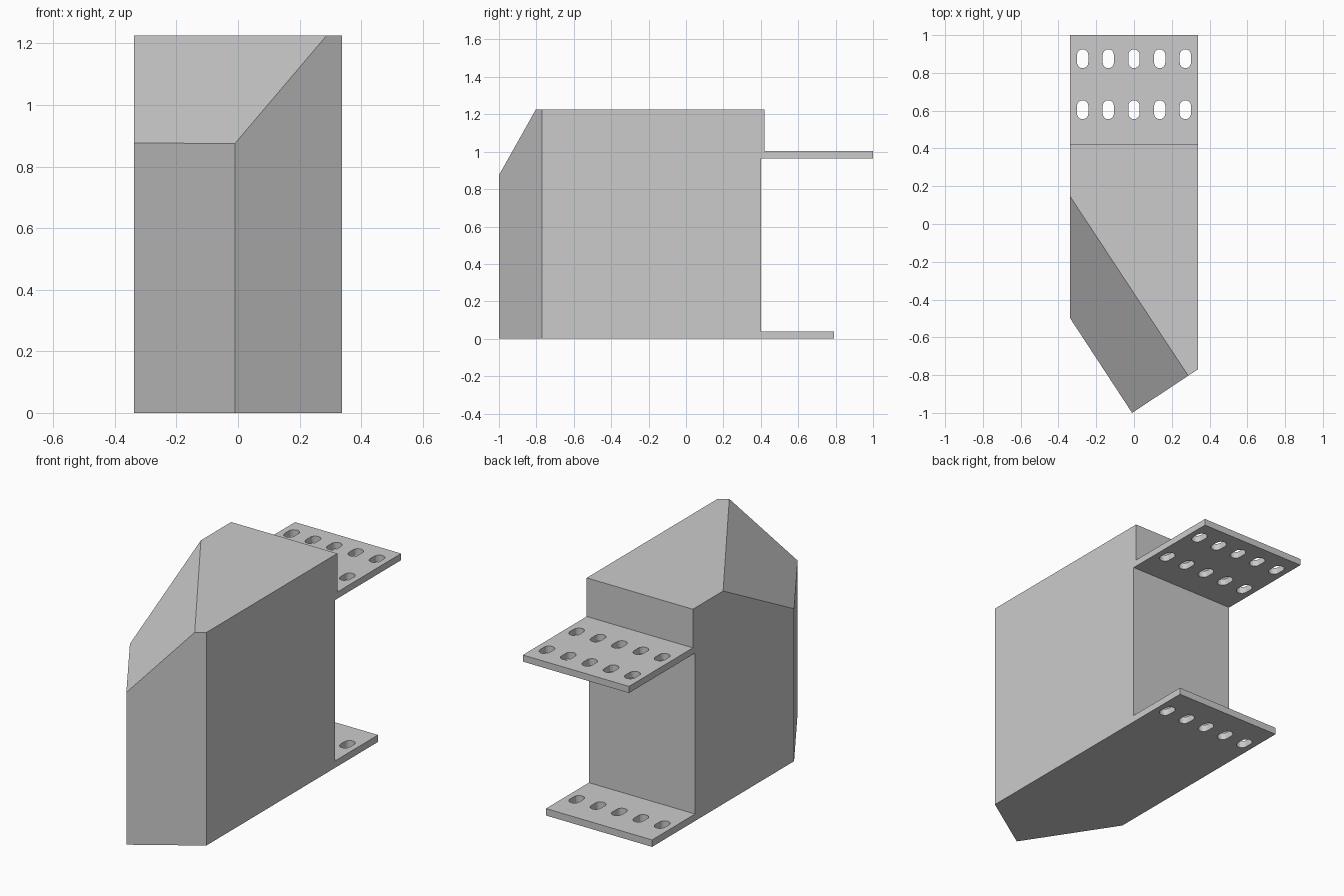
import bpy, bmesh, math
from mathutils import Vector

if "Cube" in bpy.data.objects:
    bpy.data.objects.remove(bpy.data.objects["Cube"])

W = 0.3375      # half width
TOP = 1.225     # overall height
BACK = 0.40     # rear wall of the body


# Housing: extruded footprint, sloping cut on the front left, small rear lip
def make_housing():
    outline = [(-W, -0.50), (-0.01, -1.0), (W, -0.77), (W, BACK), (-W, BACK)]
    bm = bmesh.new()
    base = bm.faces.new([bm.verts.new((x, y, 0)) for x, y in outline])
    ext = bmesh.ops.extrude_face_region(bm, geom=[base], use_keep_orig=True)
    for v in [g for g in ext["geom"] if isinstance(g, bmesh.types.BMVert)]:
        v.co.z = TOP

    # sloping cut through three points
    a, b, c = Vector((-W, 0.145, TOP)), Vector((0.285, -0.80, TOP)), Vector((-0.01, -1.0, 0.875))
    n = (b - a).cross(c - a).normalized()
    if n.z < 0:
        n.negate()
    cut = bmesh.ops.bisect_plane(bm, geom=bm.verts[:] + bm.edges[:] + bm.faces[:],
                                 plane_co=a, plane_no=n, clear_outer=True)
    edges = [g for g in cut["geom_cut"] if isinstance(g, bmesh.types.BMEdge)]
    bmesh.ops.edgenet_fill(bm, edges=edges)

    # rear lip above the upper flange
    rear = [f for f in bm.faces if all(abs(v.co.y - BACK) < 1e-4 for v in f.verts)]
    geom = set(rear) | {e for f in rear for e in f.edges} | {v for f in rear for v in f.verts}
    bmesh.ops.bisect_plane(bm, geom=list(geom), plane_co=(0, 0, 1.0), plane_no=(0, 0, 1))
    upper = [f for f in bm.faces if all(abs(v.co.y - BACK) < 1e-4 and v.co.z > 0.99 for v in f.verts)]
    ext = bmesh.ops.extrude_face_region(bm, geom=upper, use_keep_orig=True)
    for v in [g for g in ext["geom"] if isinstance(g, bmesh.types.BMVert)]:
        v.co.y += 0.02
    bmesh.ops.delete(bm, geom=upper, context='FACES_ONLY')
    bmesh.ops.recalc_face_normals(bm, faces=bm.faces[:])

    mesh = bpy.data.meshes.new("housing")
    bm.to_mesh(mesh)
    bm.free()
    bpy.context.collection.objects.link(bpy.data.objects.new("housing", mesh))


# Outline of one rounded slot
def slot(cx, cy, r=0.03, half=0.02, n=8):
    pts = []
    for start, dy in ((0, half), (math.pi, -half)):
        for i in range(n + 1):
            t = start + math.pi * i / n
            pts.append((cx + r * math.cos(t), cy + dy + r * math.sin(t)))
    return pts


# Flange: flat plate with rows of five slots
def make_flange(name, y_end, z0, z1, rows):
    curve = bpy.data.curves.new(name, 'CURVE')
    curve.dimensions = '2D'
    curve.fill_mode = 'BOTH'
    curve.extrude = (z1 - z0) / 2
    loops = [[(-W, BACK), (W, BACK), (W, y_end), (-W, y_end)]]
    loops += [slot(0.136 * i, y) for y in rows for i in range(-2, 3)]
    for pts in loops:
        s = curve.splines.new('POLY')
        s.points.add(len(pts) - 1)
        for p, (x, y) in zip(s.points, pts):
            p.co = (x, y, 0, 1)
        s.use_cyclic_u = True
    ob = bpy.data.objects.new(name, curve)
    ob.location.z = (z0 + z1) / 2
    bpy.context.collection.objects.link(ob)
    bpy.ops.object.select_all(action='DESELECT')
    ob.select_set(True)
    bpy.context.view_layer.objects.active = ob
    bpy.ops.object.convert(target='MESH')
    bpy.ops.object.shade_flat()


make_housing()
make_flange("upper_flange", 1.0, 0.965, 1.003, [0.605, 0.875])
make_flange("lower_flange", 0.79, 0.0, 0.04, [0.605])
